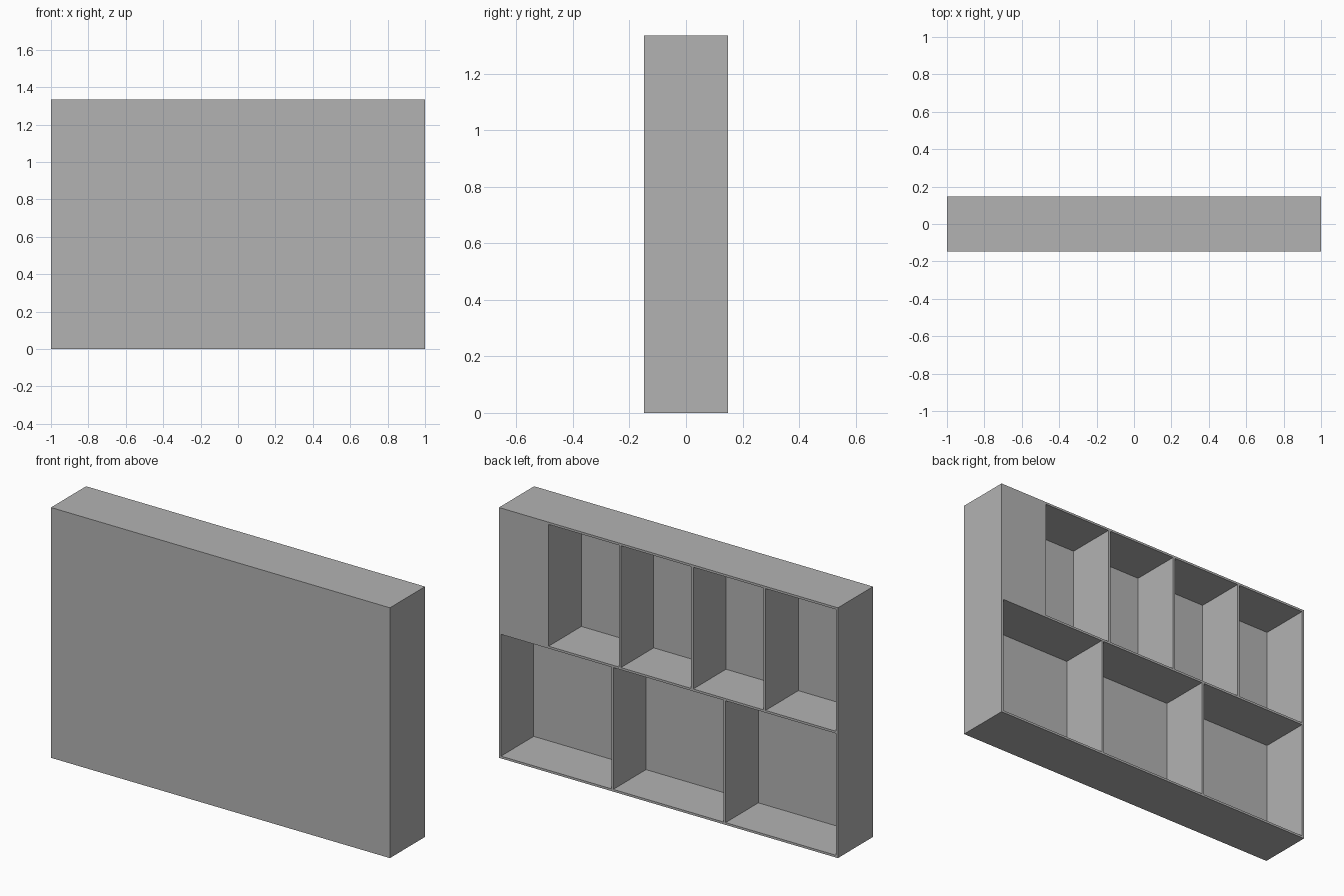
import bpy
import bmesh
from mathutils import Matrix, Vector

if "Cube" in bpy.data.objects:
    bpy.data.objects.remove(bpy.data.objects["Cube"], do_unlink=True)

WIDTH, DEPTH, HEIGHT = 2.0, 0.296, 1.335
WALL, PANEL = 0.012, 0.02      # board thickness, front panel thickness
BLOCK_X = 0.707                # the filled upper corner starts here

grey = bpy.data.materials.new("plain grey")
grey.use_nodes = True
grey.diffuse_color = (0.45, 0.45, 0.45, 1)
grey.node_tree.nodes["Principled BSDF"].inputs["Base Color"].default_value = grey.diffuse_color


def add_box(bm, low, high):
    low, high = Vector(low), Vector(high)
    matrix = Matrix.Translation((low + high) / 2) @ Matrix.Diagonal((*(high - low), 1))
    bmesh.ops.create_cube(bm, size=1, matrix=matrix)


def make_object(name, boxes):
    bm = bmesh.new()
    for low, high in boxes:
        add_box(bm, low, high)
    mesh = bpy.data.meshes.new(name)
    bm.to_mesh(mesh)
    bm.free()
    mesh.materials.append(grey)
    obj = bpy.data.objects.new(name, mesh)
    bpy.context.collection.objects.link(obj)
    return obj


def compartments(count, right_end, z_low, z_high):
    """Equal openings side by side, with one board between neighbours."""
    start = -WIDTH / 2 + WALL
    width = (right_end - start - WALL * (count - 1)) / count
    for i in range(count):
        x = start + i * (width + WALL)
        yield (x, -DEPTH / 2 + PANEL, z_low), (x + width, DEPTH, z_high)


# Cabinet body
cabinet = make_object("cabinet", [((-WIDTH / 2, -DEPTH / 2, 0), (WIDTH / 2, DEPTH / 2, HEIGHT))])

# Two rows of compartments, open at the back
middle = HEIGHT / 2
lower = compartments(3, WIDTH / 2 - WALL, WALL, middle - WALL / 2)
upper = compartments(4, BLOCK_X, middle + WALL / 2, HEIGHT - WALL)
cutter = make_object("compartment_cutter", [*lower, *upper])
cutter.hide_render = True

# Cut the compartments and drop the cutter
cut = cabinet.modifiers.new("compartments", 'BOOLEAN')
cut.operation = 'DIFFERENCE'
cut.solver = 'EXACT'
cut.object = cutter
bpy.context.view_layer.objects.active = cabinet
bpy.ops.object.modifier_apply(modifier=cut.name)
bpy.data.objects.remove(cutter, do_unlink=True)
